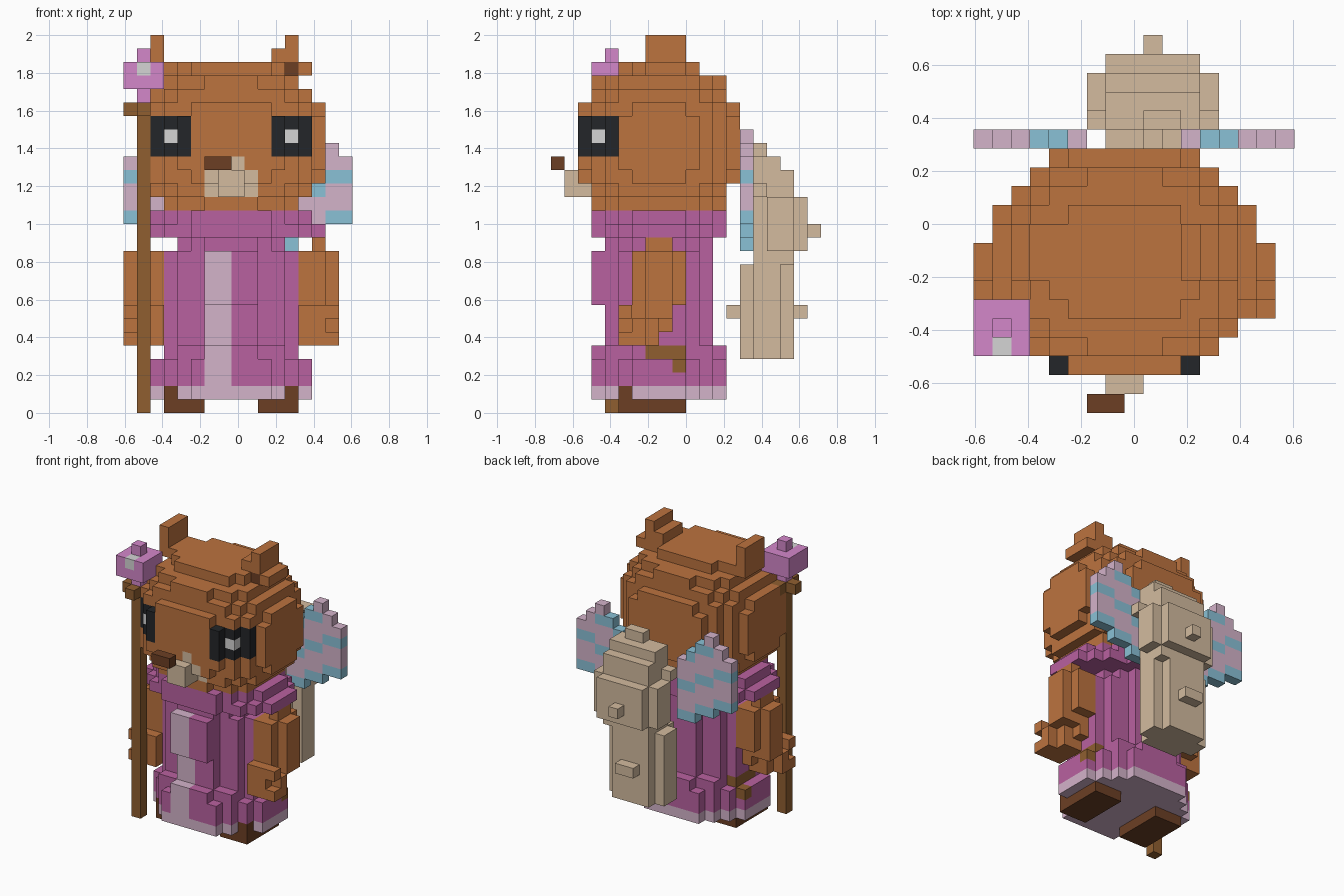
import bpy, bmesh
from mathutils import Vector

if "Cube" in bpy.data.objects:
    bpy.data.objects.remove(bpy.data.objects["Cube"], do_unlink=True)

V = 2 / 28                          # edge of one block
ORIGIN = Vector((8.5, 10, 0))       # grid position of the world origin

COLOURS = {
    "orange_fur": (188, 115, 63), "magenta_cloth": (185, 97, 160),
    "lilac": (212, 179, 202), "flower_pink": (212, 135, 202),
    "wing_blue": (138, 193, 214), "tan_fur": (211, 187, 159),
    "dark_brown": (108, 63, 36), "staff_wood": (144, 95, 48),
    "black": (36, 38, 41), "eye_white": (213, 213, 213)}


def linear(c):
    c /= 255
    return c / 12.92 if c < 0.04045 else ((c + 0.055) / 1.055) ** 2.4


MATS = {}
for name, rgb in COLOURS.items():
    m = bpy.data.materials.new(name)
    m.use_nodes = True
    col = [linear(c) for c in rgb] + [1]
    m.diffuse_color = col
    m.node_tree.nodes["Principled BSDF"].inputs["Base Color"].default_value = col
    MATS[name] = m


# Cell helpers: a part is a set of grid cells
def box(x0, x1, y0, y1, z0, z1):
    return {(x, y, z) for x in range(x0, x1) for y in range(y0, y1) for z in range(z0, z1)}


def boxes(*specs):
    return set().union(*(box(*s) for s in specs))


def disc(rx, ry, z0, z1):
    return {c for c in box(0, 16, 0, 16, z0, z1)
            if ((c[0] - 7.5) / rx) ** 2 + ((c[1] - 7.5) / ry) ** 2 <= 1}


def mirrored(cells, last=15):
    return {(last - x, y, z) for x, y, z in cells}


DIRS = [Vector(d) for d in ((1, 0, 0), (-1, 0, 0), (0, 1, 0), (0, -1, 0), (0, 0, 1), (0, 0, -1))]


def build(name, cells, colour):
    """Skin the cells with outward faces; colour is a name or a rule on a cell."""
    rule = colour if callable(colour) else (lambda x, y, z: colour)
    bm = bmesh.new()
    slots = []
    for c in sorted(cells):
        mat = rule(*c)
        if mat not in slots:
            slots.append(mat)
        mid = Vector(c) + Vector((0.5, 0.5, 0.5)) - ORIGIN
        for d in DIRS:
            if tuple(int(a + b) for a, b in zip(c, d)) in cells:
                continue
            u = Vector((d.y, d.z, d.x))
            w = d.cross(u)
            pts = [mid + (d + u * a + w * b) / 2 for a, b in ((-1, -1), (1, -1), (1, 1), (-1, 1))]
            f = bm.faces.new([bm.verts.new(p * V) for p in pts])
            f.material_index = slots.index(mat)
    bmesh.ops.remove_doubles(bm, verts=bm.verts, dist=1e-4)
    bmesh.ops.dissolve_limit(bm, angle_limit=0.01, verts=bm.verts, edges=bm.edges,
                             delimit={'MATERIAL'})
    me = bpy.data.meshes.new(name)
    bm.to_mesh(me)
    bm.free()
    for s in slots:
        me.materials.append(MATS[s])
    ob = bpy.data.objects.new(name, me)
    bpy.context.collection.objects.link(ob)


# Head: rounded block form, eyes and muzzle coloured by cell
P = 2.5
head = {(x, y, z) for x, y, z in box(0, 16, 0, 16, 15, 26)
        if abs((x - 7.5) / 7) ** P + abs((y - 7.5) / 6) ** P
        + ((abs(z - 19.5) - 0.5) / 5.5) ** P <= 1}


def head_colour(x, y, z):
    side = max(x, 15 - x)
    if y < 5 and 11 <= side < 14 and 19 <= z < 22:
        return "eye_white" if side == 12 and z == 20 else "black"
    if y < 4 and ((6 <= x < 10 and 16 <= z < 18) or (x, z) == (8, 18)):
        return "tan_fur"
    return "orange_fur"


build("head", head, head_colour)
build("muzzle", box(7, 9, 1, 3, 16, 18) - head, "tan_fur")
build("nose", box(6, 8, 0, 1, 18, 19), "dark_brown")

# Ears
left_ear = boxes((12, 13, 7, 10, 26, 28), (11, 13, 7, 10, 26, 27), (11, 14, 7, 10, 25, 26))
right_ear = boxes((2, 3, 7, 10, 25, 28), (3, 5, 7, 10, 25, 26))
build("left_ear", left_ear - head,
      lambda x, y, z: "dark_brown" if (x, y, z) == (12, 7, 25) else "orange_fur")
build("right_ear", right_ear - head, "orange_fur")

# Robe: collar, waist, body, flared skirt and hem
build("collar", disc(7, 5, 13, 14) | disc(6, 5, 14, 15), "magenta_cloth")
robe = (disc(4, 4, 12, 13) | disc(5, 4, 5, 12) | disc(5, 5, 4, 5)
        | disc(6, 5, 1, 4) | box(6, 10, 3, 5, 8, 12))


def robe_colour(x, y, z):
    side = max(x, 15 - x)
    if z == 1:
        return "dark_brown" if side == 12 and y < 6 else "lilac"
    if x in (6, 7) and y < 6 and z < 12:
        return "lilac"
    if side >= 12 and ((z == 4 and 7 <= y < 10) or (z == 3 and y == 9)):
        return "staff_wood"
    return "magenta_cloth"


build("robe", robe, robe_colour)

# Arms and feet, mirrored across the body
arm = boxes((13, 15, 6, 10, 8, 12), (13, 16, 7, 9, 7, 12), (14, 15, 7, 9, 12, 13),
            (13, 15, 5, 8, 5, 8), (15, 16, 5, 7, 5, 6), (15, 16, 5, 6, 7, 8),
            (15, 16, 6, 7, 6, 7), (13, 14, 8, 9, 6, 8)) - robe
foot = box(10, 13, 5, 10, 0, 1)
build("left_arm", arm, "orange_fur")
build("right_arm", mirrored(arm), "orange_fur")
build("left_foot", foot, "dark_brown")
build("right_foot", mirrored(foot), "dark_brown")

# Staff with crosspiece and blossom
build("staff", boxes((1, 2, 4, 5, 0, 23), (0, 3, 4, 5, 22, 23), (1, 2, 3, 6, 22, 23)) - head,
      "staff_wood")
build("staff_flower", boxes((0, 3, 3, 6, 24, 26), (1, 2, 4, 5, 23, 24), (1, 2, 4, 5, 26, 27)) - head,
      lambda x, y, z: "eye_white" if (x, y, z) == (1, 3, 25) else "flower_pink")

# Wings: thin plates with stepped stripes
spans = {11: (12, 18), 12: (12, 19), 13: (13, 20), 14: (13, 21), 15: (14, 20), 16: (14, 19)}
wing = boxes(*[(x, x + 1, 14, 15, a, b) for x, (a, b) in spans.items()])


def wing_colour(x, y, z):
    side = max(x, 16 - x)
    return "wing_blue" if (z - (side - 11) // 2) % 3 == 0 else "lilac"


build("left_wing", wing, wing_colour)
build("right_wing", mirrored(wing, 16), wing_colour)

# Tail: rounded lower and upper masses with small tufts
lower_tail = boxes((7, 11, 14, 18, 4, 11), (6, 12, 15, 17, 4, 11),
                   (8, 10, 13, 19, 7, 8))
upper_tail = boxes((7, 12, 15, 18, 11, 18), (6, 13, 16, 18, 12, 16), (7, 12, 18, 19, 12, 16),
                   (7, 12, 15, 17, 18, 19), (9, 11, 15, 16, 19, 20), (9, 10, 13, 15, 17, 18),
                   (9, 10, 19, 20, 13, 14), (6, 7, 15, 16, 16, 17), (12, 13, 15, 16, 16, 17))
build("tail", (lower_tail | upper_tail) - robe - head, "tan_fur")
